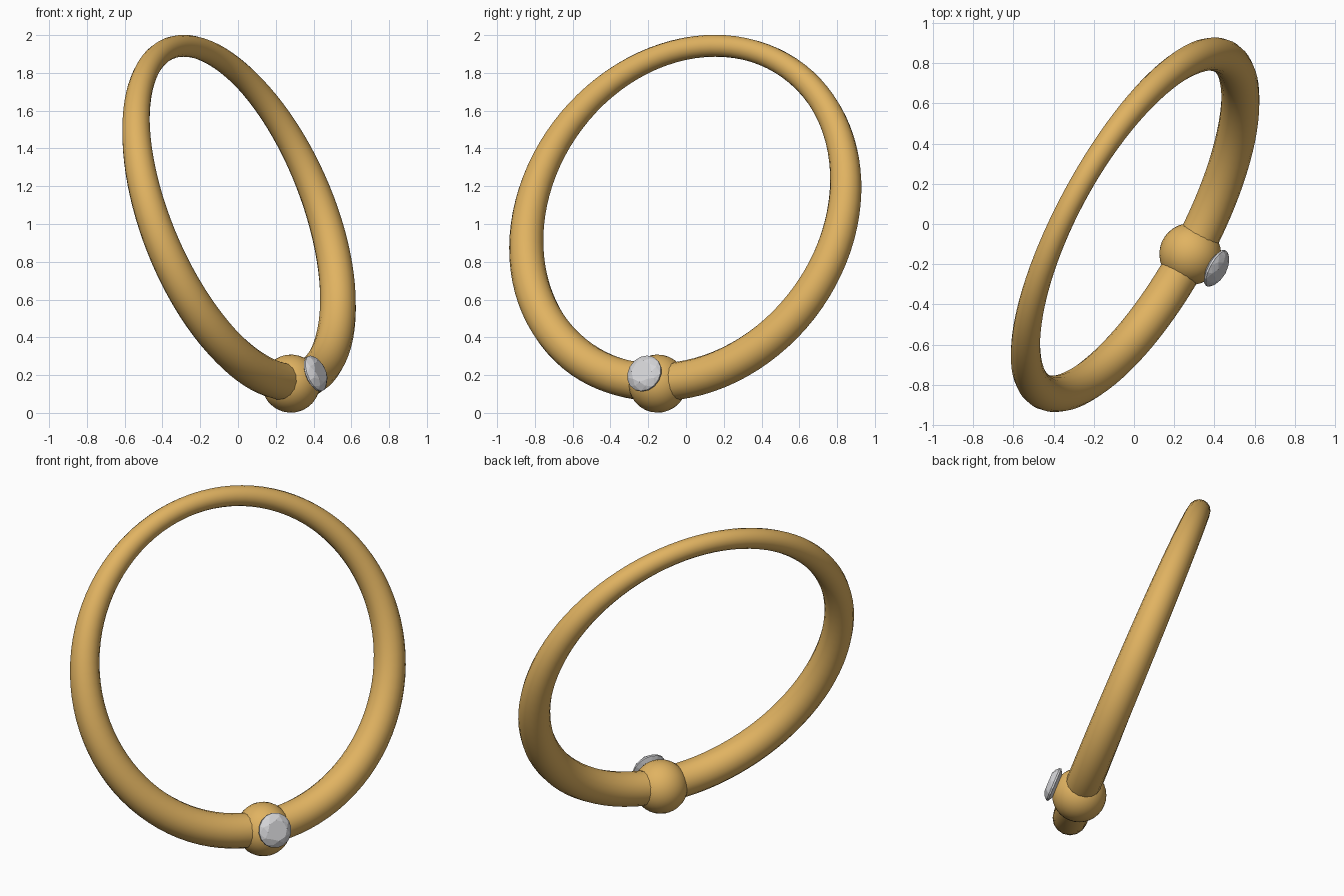
import bpy, bmesh, math
from mathutils import Vector, Matrix

if "Cube" in bpy.data.objects:
    bpy.data.objects.remove(bpy.data.objects["Cube"])

AXIS = Vector((0.825, -0.45, 0.34)).normalized()   # normal of the ring plane
ROT = AXIS.to_track_quat('Z', 'Y').to_matrix()
CENTRE = Vector((-0.005, 0, 1.053))
BALL = Vector((0.28, -0.15, 0.155))
R = 0.947


def material(name, rgb):
    m = bpy.data.materials.new(name)
    m.diffuse_color = (*rgb, 1)
    m.use_nodes = True
    m.node_tree.nodes["Principled BSDF"].inputs["Base Color"].default_value = m.diffuse_color
    return m


def add_object(name, bm, mat, matrix, smooth):
    bmesh.ops.recalc_face_normals(bm, faces=bm.faces)
    bmesh.ops.transform(bm, matrix=matrix, verts=bm.verts)
    me = bpy.data.meshes.new(name)
    bm.to_mesh(me)
    bm.free()
    me.materials.append(mat)
    for p in me.polygons:
        p.use_smooth = smooth
    ob = bpy.data.objects.new(name, me)
    bpy.context.collection.objects.link(ob)
    return ob


gold = material("gold", (0.75, 0.45, 0.12))
crystal = material("pale_crystal", (0.66, 0.66, 0.68))

# Ring band: round tube, thin at the top and thick by the ball
bm = bmesh.new()
N, M = 96, 16
rings = []
for i in range(N):
    a = 2 * math.pi * i / N
    out = Vector((math.cos(a), math.sin(a), 0))
    s = (ROT @ out).z / 0.94
    r = 0.087 - 0.021 * s - 0.008 * s * s
    rings.append([])
    for j in range(M):
        b = 2 * math.pi * j / M
        p = out * (R + r * math.cos(b)) + Vector((0, 0, r * math.sin(b)))
        rings[-1].append(bm.verts.new(p))
for i in range(N):
    for j in range(M):
        k, l = (i + 1) % N, (j + 1) % M
        bm.faces.new((rings[i][j], rings[k][j], rings[k][l], rings[i][l]))
add_object("ring_band", bm, gold, Matrix.Translation(CENTRE) @ ROT.to_4x4(), True)

# Closure ball threaded on the lowest point of the band
bm = bmesh.new()
bmesh.ops.create_uvsphere(bm, u_segments=32, v_segments=16, radius=0.154)
add_object("closure_ball", bm, gold, Matrix.Translation(BALL) @ ROT.to_4x4(), True)

# Cut gem: flat table, crown, thin girdle and pointed back
bm = bmesh.new()
for count, radius, z, turn in ((8, 0.06, 0.034, 0), (8, 0.083, 0.022, 0.5),
                               (16, 0.1, 0.004, 0), (16, 0.1, -0.006, 0),
                               (8, 0.045, -0.038, 0.5)):
    for i in range(count):
        a = 2 * math.pi * (i + turn) / count
        bm.verts.new((radius * math.cos(a), radius * math.sin(a), z))
bmesh.ops.convex_hull(bm, input=bm.verts)
bmesh.ops.dissolve_limit(bm, angle_limit=0.02, verts=bm.verts, edges=bm.edges)
add_object("gem", bm, crystal,
           Matrix.Translation(BALL + AXIS * 0.157) @ ROT.to_4x4(), False)
